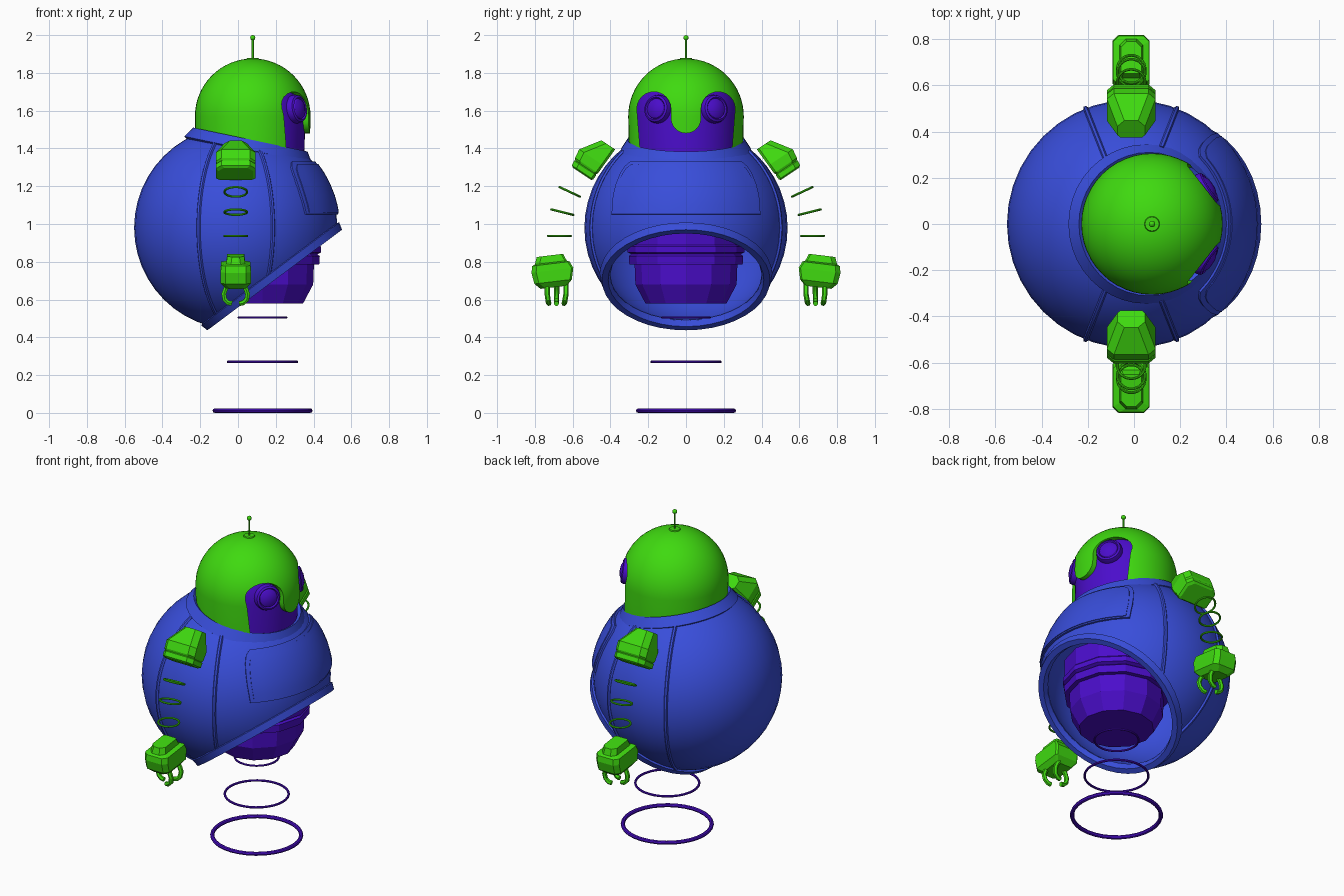
import bpy, bmesh
from math import sin, cos, pi, radians, sqrt
from mathutils import Vector, Matrix

if "Cube" in bpy.data.objects:
    bpy.data.objects.remove(bpy.data.objects["Cube"])


def material(name, rgb):
    m = bpy.data.materials.new(name)
    m.diffuse_color = (*rgb, 1)
    m.use_nodes = True
    m.node_tree.nodes["Principled BSDF"].inputs["Base Color"].default_value = m.diffuse_color
    return m


GREEN = material("green", (0.05, 0.70, 0.005))
BLUE = material("blue", (0.04, 0.075, 0.70))
PURPLE = material("purple", (0.07, 0.004, 0.60))
smooth_parts = []


def finish(name, bm, mat, smooth=True):
    bmesh.ops.remove_doubles(bm, verts=bm.verts, dist=1e-5)
    bmesh.ops.recalc_face_normals(bm, faces=bm.faces)
    me = bpy.data.meshes.new(name)
    bm.to_mesh(me)
    bm.free()
    ob = bpy.data.objects.new(name, me)
    bpy.context.collection.objects.link(ob)
    if mat:
        me.materials.append(mat)
    if smooth:
        smooth_parts.append(ob)
    return ob


def cut(bm, co, no, fill=False):
    res = bmesh.ops.bisect_plane(bm, geom=bm.verts[:] + bm.edges[:] + bm.faces[:],
                                 plane_co=co, plane_no=no, clear_outer=True)
    if fill:
        bmesh.ops.contextual_create(
            bm, geom=[e for e in res['geom_cut'] if isinstance(e, bmesh.types.BMEdge)])


def loft(bm, rings, wrap=False, caps=False):
    vs = [[bm.verts.new(p) for p in r] for r in rings]
    n = len(vs[0])
    pairs = list(zip(vs, vs[1:])) + ([(vs[-1], vs[0])] if wrap else [])
    for a, b in pairs:
        for i in range(n):
            j = (i + 1) % n
            bm.faces.new((a[i], a[j], b[j], b[i]))
    if caps:
        bm.faces.new(vs[0])
        bm.faces.new(vs[-1])


def lathe(profile, segs, origin, axis=(0, 0, 1), wrap=False):
    bm = bmesh.new()
    rot = Matrix.Translation(origin) @ Vector(axis).to_track_quat('Z', 'Y').to_matrix().to_4x4()
    loft(bm, [[rot @ Vector((r * cos(2 * pi * i / segs), r * sin(2 * pi * i / segs), h))
               for i in range(segs)] for r, h in profile], wrap)
    return bm


def ring(name, r, thick, origin, mat, axis=(0, 0, 1)):
    prof = [(r + thick * cos(k * pi / 4), thick * sin(k * pi / 4)) for k in range(8)]
    return finish(name, lathe(prof, 32, origin, axis, True), mat)


def tube(name, pts, radius, mat):
    cu = bpy.data.curves.new(name, 'CURVE')
    cu.dimensions = '3D'
    cu.bevel_depth, cu.bevel_resolution, cu.use_fill_caps = radius, 1, True
    sp = cu.splines.new('POLY')
    sp.points.add(len(pts) - 1)
    for p, co in zip(sp.points, pts):
        p.co = (*co, 1)
    cu.materials.append(mat)
    ob = bpy.data.objects.new(name, cu)
    bpy.context.collection.objects.link(ob)
    smooth_parts.append(ob)


# Body shell: sphere with a tilted opening below and a neck opening above
C, R = Vector((-0.012, 0, 0.98)), 0.538
DOWN = Vector((0.598, 0, -0.801)).normalized()
NECK = Vector((0.205, 0, 0.979)).normalized()
bm = bmesh.new()
bmesh.ops.create_uvsphere(bm, u_segments=40, v_segments=24, radius=R,
                          matrix=Matrix.Translation(C))
cut(bm, C + DOWN * 0.33, DOWN)
cut(bm, C + NECK * 0.45, NECK)
body = finish("body_shell", bm, BLUE)
sol = body.modifiers.new("shell", 'SOLIDIFY')
sol.thickness, sol.offset = 0.03, -1

# Rims of the two openings
finish("lower_rim", lathe([(0.412, 0.345), (0.445, 0.345), (0.456, 0.305), (0.44, 0.298),
                           (0.40, 0.31)], 40, C, DOWN, True), BLUE)
NECK_AT = Vector((0.065, 0, 1.447))
finish("neck_collar", lathe([(0.31, 0), (0.345, -0.055), (0.31, -0.08), (0.28, -0.02)],
                            40, NECK_AT, NECK, True), BLUE)

# Raised seams on both flanks
for side in (1, -1):
    for lean in (-21.5, 21.5):
        a, pts = radians(lean), []
        for k in range(1, 48):
            t = pi * k / 48
            d = Vector((sin(t) * sin(a), side * sin(t) * cos(a), cos(t)))
            if R * d.dot(NECK) < 0.43 and R * d.dot(DOWN) < 0.32:
                pts.append(C + d * R)
        tube("body_seam", pts, 0.011, BLUE)

# Chest panel wrapped on the sphere, with a raised inner plate
def panel(name, rows, inset, lift):
    bm = bmesh.new()
    grid = []
    for z, w in rows:
        line = []
        for i in range(17):
            y = (w - inset) * (i / 8 - 1)
            line.append(bm.verts.new((C.x + sqrt((R + lift) ** 2 - y * y - (z - C.z) ** 2), y, z)))
        grid.append(line)
    for a, b in zip(grid, grid[1:]):
        for i in range(16):
            bm.faces.new((a[i], a[i + 1], b[i + 1], b[i]))
    ob = finish(name, bm, BLUE)
    m = ob.modifiers.new("thick", 'SOLIDIFY')
    m.thickness, m.offset = 0.02, 0


panel("chest_panel", [(1.05, .387), (1.10, .385), (1.15, .38), (1.21, .365), (1.26, .345),
                      (1.30, .32), (1.325, .29)], 0, 0.0)
panel("chest_plate", [(1.06, .387), (1.10, .385), (1.15, .38), (1.21, .365), (1.26, .345),
                      (1.29, .325), (1.312, .295)], 0.013, 0.004)

# Head: purple core inside a green dome with the face cut away
HEAD = Vector((0.078, 0, 1.57))


def dome(r):
    prof = [(r * sin(k * pi / 32), r * cos(k * pi / 32)) for k in range(17)] + [(r * 0.98, -0.26)]
    return lathe(prof, 48, HEAD)


bm = dome(0.278)
cut(bm, NECK_AT - NECK * 0.03, NECK * -1, True)
finish("face", bm, PURPLE)
bm = dome(0.306)
cut(bm, NECK_AT - NECK * 0.025, NECK * -1)
helmet = finish("head_dome", bm, GREEN)
sol = helmet.modifiers.new("shell", 'SOLIDIFY')
sol.thickness, sol.offset = 0.032, -1

half = [(0.24, 1.3), (0.245, 1.42)]
half += [(0.17 + 0.09 * cos(k * pi / 12), 1.61 + 0.09 * sin(k * pi / 12)) for k in range(13)]
half += [(0.08 * cos(k * pi / 12), 1.56 - 0.08 * sin(k * pi / 12)) for k in range(7)]
outline = half + [(-y, z) for y, z in reversed(half[:-1])]
bm = bmesh.new()
loft(bm, [[(x, y, z) for y, z in outline] for x in (0.12, 0.6)], caps=True)
cutter = finish("face_cutter", bm, None, False)
cutter.hide_render = True
boo = helmet.modifiers.new("face_opening", 'BOOLEAN')
boo.operation, boo.object, boo.solver = 'DIFFERENCE', cutter, 'EXACT'

# Eyes
for side in (1, -1):
    yaw, pitch = radians(33), radians(8)
    d = Vector((cos(yaw) * cos(pitch), side * sin(yaw) * cos(pitch), sin(pitch)))
    finish("eye", lathe([(0, .044), (.03, .041), (.05, .031), (.054, .024), (.06, .032),
                         (.071, .026), (.076, .01), (.076, -.03)], 28, HEAD + d * 0.272, d), PURPLE)

# Antenna
finish("antenna", lathe([(0, 1.88), (.03, 1.88), (.034, 1.872), (.034, 1.855)], 20,
                        (HEAD.x, 0, 0)), GREEN)
tube("antenna_rod", [(HEAD.x, 0, 1.86), (HEAD.x, 0, 1.98)], 0.006, GREEN)
bm = bmesh.new()
bmesh.ops.create_uvsphere(bm, u_segments=14, v_segments=8, radius=0.014,
                          matrix=Matrix.Translation((HEAD.x, 0, 1.986)))
finish("antenna_tip", bm, GREEN)

# Faceted thruster under the body and its three energy rings
finish("thruster", lathe([(0, .58), (.215, .58), (.268, .68), (.272, .785), (.30, .785),
                          (.303, .83), (.29, .84), (.31, .85), (.31, .88), (.30, .89),
                          (.30, 1.0), (.2, 1.05), (0, 1.05)], 12, (0.13, 0, 0)), PURPLE, False)
for z, r, t in ((0.012, .253, .012), (.27, .182, .007), (.505, .126, .006)):
    ring("energy_ring", r, t, (0.13, 0, z), PURPLE)


# Arms: sections are (distance back, inner, outer, half width) along a direction in y-z
def block(name, side, origin, d, sections, c):
    d = Vector((0, *d)).normalized()
    n = Vector((0, -d.z, d.y))
    bm, rings = bmesh.new(), []
    for t, n0, n1, hx in sections:
        shape = [(-hx, n0 + c * .4), (-hx, n1 - c), (-hx + c, n1), (hx - c, n1),
                 (hx, n1 - c), (hx, n0 + c * .4), (hx - c * .4, n0), (-hx + c * .4, n0)]
        pts = [Vector(origin) - d * t + n * v + Vector((x, 0, 0)) for x, v in shape]
        rings.append([(p.x, side * p.y, p.z) for p in pts])
    loft(bm, rings, caps=True)
    finish(name, bm, GREEN, False)


for s in (1, -1):
    block("shoulder", s, (-.012, .55, 1.265), (.55, -.83),
          [(0, -.058, .058, .092), (.008, -.065, .07, .105), (.035, -.066, .074, .105),
           (.04, -.062, .07, .1), (.05, -.068, .078, .105), (.1, -.07, .085, .105),
           (.205, -.074, .013, .06)], .03)
    for y, z, tilt in ((.615, 1.17, 25), (.655, 1.063, 14), (.67, .937, 0)):
        a = radians(tilt)
        ring("arm_ring", .06, .006, (-.012, s * y, z), GREEN, (0, -s * sin(a), cos(a)))
    block("hand", s, (-.012, .70, .665), (-.12, -.99),
          [(0, -.07, .07, .055), (.03, -.1, .1, .08), (.09, -.115, .108, .08),
           (.125, -.1, .1, .078), (.132, -.085, .085, .05), (.17, -.07, .07, .045)], .025)
    for fx, y in ((1, .635), (1, .735), (-1, .685)):
        tube("finger", [(-.012 + fx * x, s * (y + (.69 - y) * k), z) for x, z, k in
                        ((.03, .69, 0), (.052, .66, 0), (.063, .63, 0), (.058, .60, .1),
                         (.04, .583, .15), (.02, .579, .2))], .014, GREEN)

# Apply modifiers, turn curves into meshes, shade
bpy.ops.object.select_all(action='DESELECT')
for ob in smooth_parts:
    ob.select_set(True)
bpy.context.view_layer.objects.active = body
bpy.ops.object.convert(target='MESH')
bpy.ops.object.shade_smooth_by_angle(angle=radians(32))
bpy.data.objects.remove(cutter)
